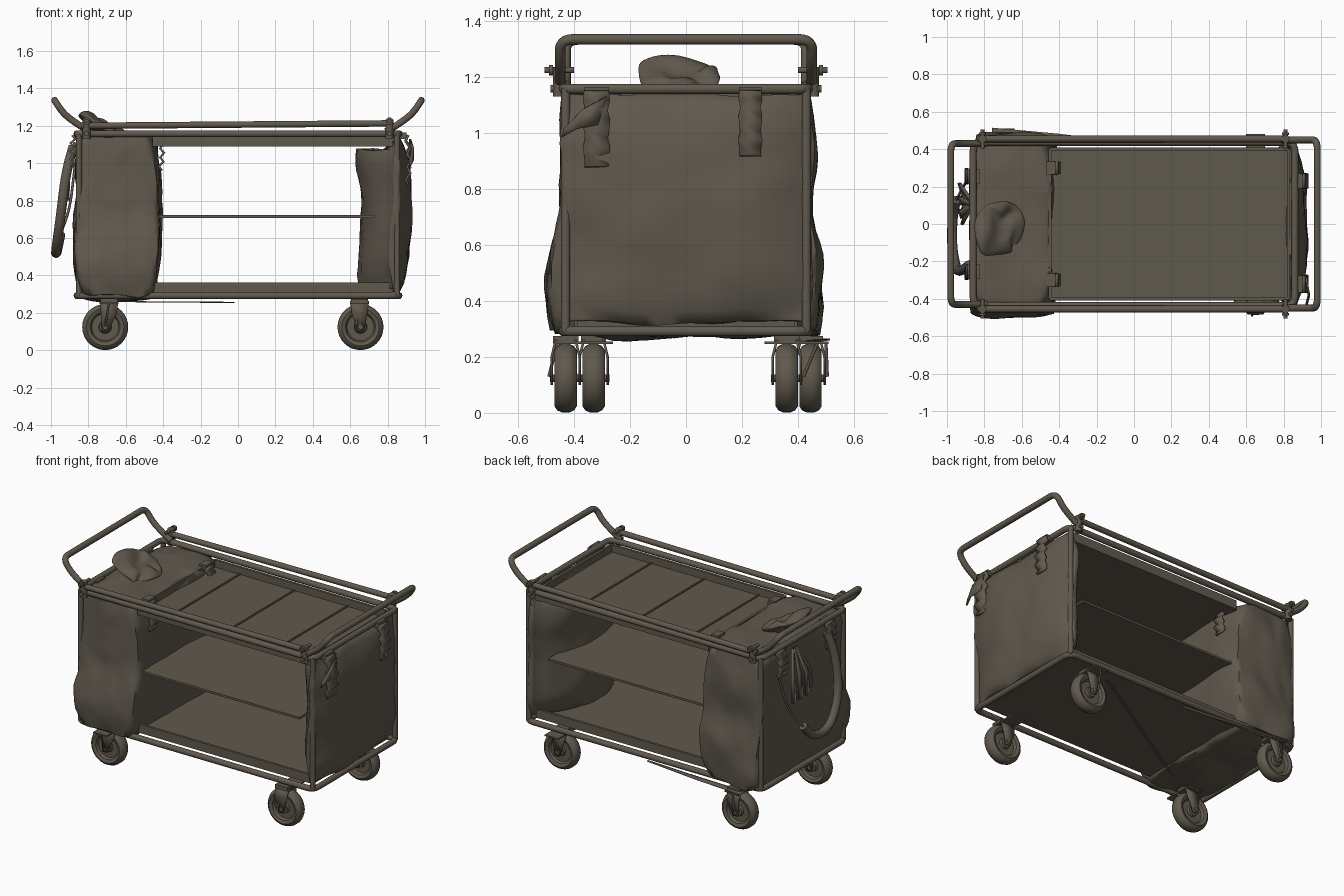
import bpy, bmesh, math
from mathutils import Vector, Matrix, noise

if "Cube" in bpy.data.objects:
    bpy.data.objects.remove(bpy.data.objects["Cube"])

mat = bpy.data.materials.new("drab_brown")
mat.use_nodes = True
COLOR = (0.118, 0.1, 0.075, 1)
mat.diffuse_color = COLOR
bsdf = mat.node_tree.nodes["Principled BSDF"]
bsdf.inputs["Base Color"].default_value = COLOR
bsdf.inputs["Roughness"].default_value = 0.8


def finish(name, mesh, angle=40):
    obj = bpy.data.objects.new(name, mesh)
    bpy.context.collection.objects.link(obj)
    mesh.materials.clear()
    mesh.materials.append(mat)
    for p in mesh.polygons:
        p.use_smooth = True
    mesh.set_sharp_from_angle(angle=math.radians(angle))
    return obj


def from_bm(name, bm, angle=40):
    bmesh.ops.recalc_face_normals(bm, faces=bm.faces)
    mesh = bpy.data.meshes.new(name)
    bm.to_mesh(mesh)
    bm.free()
    return finish(name, mesh, angle)


def box(name, lo, hi):
    lo, hi = Vector(lo), Vector(hi)
    bm = bmesh.new()
    bmesh.ops.create_cube(bm, size=1)
    for v in bm.verts:
        v.co = (lo + hi) / 2 + v.co * (hi - lo)
    return from_bm(name, bm)


def rounded(pts, r, closed):
    """Replace the corners of a path with short arcs."""
    pts = [Vector(p) for p in pts]
    out, n = [], len(pts)
    for i, p in enumerate(pts):
        if not closed and i in (0, n - 1):
            out.append(p)
            continue
        a, b = pts[i - 1] - p, pts[(i + 1) % n] - p
        s = p + a.normalized() * min(r, a.length / 2)
        e = p + b.normalized() * min(r, b.length / 2)
        for k in range(6):
            t = k / 5
            out.append(s * (1 - t) ** 2 + p * 2 * t * (1 - t) + e * t * t)
    return out


def tube(name, pts, radius=0.018, bend=0.06, closed=False):
    path = rounded(pts, bend, closed)
    cu = bpy.data.curves.new(name, 'CURVE')
    cu.dimensions = '3D'
    cu.bevel_depth = radius
    cu.bevel_resolution = 3
    cu.use_fill_caps = True
    sp = cu.splines.new('POLY')
    sp.points.add(len(path) - 1)
    for q, p in zip(sp.points, path):
        q.co = (*p, 1)
    sp.use_cyclic_u = closed
    tmp = bpy.data.objects.new(name + "_path", cu)
    bpy.context.collection.objects.link(tmp)
    dg = bpy.context.evaluated_depsgraph_get()
    mesh = bpy.data.meshes.new_from_object(tmp.evaluated_get(dg))
    bpy.data.objects.remove(tmp)
    return finish(name, mesh, 50)


def ribbon(name, pts, widths, axis, thick=0.01):
    """Strip of cloth or plate along a path; one width per point."""
    bm = bmesh.new()
    axis, prev = Vector(axis), None
    for p, w in zip(pts, widths):
        row = [bm.verts.new(Vector(p) + axis * w * s) for s in (-0.5, 0.5)]
        if prev:
            bm.faces.new((prev[0], prev[1], row[1], row[0]))
        prev = row
    obj = from_bm(name, bm)
    mod = obj.modifiers.new("thickness", 'SOLIDIFY')
    mod.thickness, mod.offset = thick, 0
    return obj


def bag(name, lo, hi, bulge, amp, shape):
    """Lumpy cloth volume: a fine box, puffed out and crumpled."""
    lo, hi = Vector(lo), Vector(hi)
    bm = bmesh.new()
    bmesh.ops.create_cube(bm, size=2)
    bmesh.ops.subdivide_edges(bm, edges=bm.edges, cuts=17, use_grid_fill=True)
    for v in bm.verts:
        u = v.co.copy()
        p = (lo + hi) / 2 + u * 0.5 * (hi - lo)
        for i in range(3):
            a, b = u[i - 1], u[i - 2]
            p[i] += u[i] * bulge[i] * (1 - a ** 4) * (1 - b ** 4)
            p[i] -= u[i] * 0.02 * (a * b) ** 6
        shape(p, u)
        v.co = p + noise.noise_vector(p * 4) * amp + noise.noise_vector(p * 11) * amp * 0.35
    return from_bm(name, bm, 65)


X, Y = 0.86, 0.437

# Tubular frame
for name, z in (("bottom_frame", 0.292), ("top_frame", 1.158)):
    tube(name, [(-X, -Y, z), (X, -Y, z), (X, Y, z), (-X, Y, z)], 0.019, 0.05, True)
for sx in (-1, 1):
    for sy in (-1, 1):
        tube("corner_post", [(sx * 0.85, sy * 0.43, 0.29), (sx * 0.85, sy * 0.43, 1.16)], 0.017)

# Push handles and guard rails
for sx, hy in ((-1, 0.43), (1, 0.45)):
    arm = [(0.79, 1.17), (0.83, 1.19), (0.93, 1.26), (0.98, 1.335)]
    side = [(sx * x, -hy, z) for x, z in arm]
    tube("push_handle", side + [(x, -y, z) for x, y, z in reversed(side)], 0.019, 0.05)
for sy in (-1, 1):
    tube("guard_rail", [(-0.84, sy * 0.455, 1.2), (0.82, sy * 0.455, 1.213)], 0.018)
    for sx in (-1, 1):
        x = sx * 0.81
        tube("rail_clamp", [(x, sy * 0.455, 1.13), (x, sy * 0.455, 1.235)], 0.022)
        tube("clamp_pin", [(x, sy * 0.4, 1.225), (x, sy * 0.505, 1.225)], 0.011)
        tube("clamp_knob", [(x, sy * 0.475, 1.225), (x, sy * 0.49, 1.225)], 0.02)
        tube("frame_bolt", [(x, sy * 0.43, 1.158), (x, sy * 0.485, 1.158)], 0.014)


# Trays with raised rims
def tray(name, x0, x1, y, z0, z1):
    box(name + "_floor", (x0, -y, z0), (x1, y, z0 + 0.012))
    for s in (-1, 1):
        box(name + "_side", (x0, s * y - 0.008, z0), (x1, s * y + 0.008, z1))
    for x in (x0, x1):
        box(name + "_end", (x - 0.008, -y, z0), (x + 0.008, y, z1))


tray("top_tray", -0.45, 0.825, 0.4, 1.09, 1.15)
tray("bottom_tray", -0.82, 0.82, 0.39, 0.305, 0.362)
for x in (-0.26, 0.14, 0.53):
    box("tray_seam", (x - 0.005, -0.395, 1.1), (x + 0.005, 0.395, 1.11))
box("middle_shelf", (-0.44, -0.4, 0.708), (0.73, 0.4, 0.722))


# Large bag, fuller towards its base
def sag(p, u):
    p.y *= 1 + 0.17 * max(0, -u.z) * (1 - 0.6 * u.z * u.z)
    p.x += 0.025 * (1 - u.z * u.z) * max(0, u.x)


bag("large_bag", (-0.855, -0.44, 0.285), (-0.455, 0.44, 1.145), (0.015, 0.02, 0.012), 0.025, sag)


# End bag, swelling inwards at the middle and tucked below the top tray
def swell(p, u):
    if u.x < 0:
        p.x += u.x * (1 - u.y * u.y) * (0.09 + 0.07 * u.z * u.z)
    if p.x < 0.83:
        p.z = min(p.z, 1.07)


bag("end_bag", (0.81, -0.425, 0.32), (0.86, 0.425, 1.135), (0.06, 0.025, 0.0), 0.022, swell)

# Crumpled bundle on top of the large bag
bm = bmesh.new()
bmesh.ops.create_icosphere(bm, subdivisions=4, radius=1)
turn = Matrix.Rotation(math.radians(28), 3, 'Y')
for v in bm.verts:
    p = turn @ Vector((v.co.x * 0.14, v.co.y * 0.16, v.co.z * 0.035))
    p += Vector((-0.72, -0.02, 1.195))
    v.co = p + noise.noise_vector(p * 9) * 0.04
from_bm("top_bundle", bm, 70)

# Loose strap trailing along the back edge of the base
ribbon("trailing_strap", [(-0.76, 0.49, 0.262), (-0.4, 0.465, 0.258), (-0.02, 0.43, 0.256)],
       (0.05, 0.035, 0.01), (0, 1, 0), 0.006)


# Folded fastening straps
def strap(name, x, y, top, bottom, width, out):
    n = 9
    pts, ws = [], []
    for i in range(n):
        t = i / (n - 1)
        pts.append((x + out * (0.025 + 0.01 * (-1) ** i + 0.015 * math.sin(t * 3)), y,
                    top + (bottom - top) * t))
        ws.append(width * (1 + 0.1 * math.sin(i * 2.3)))
    ribbon(name, pts, ws, (0, 1, 0), 0.014)
    box(name + "_loop", (x - 0.025, y - width / 2, top - 0.02), (x + 0.025, y + width / 2, top + 0.015))


strap("end_strap", 0.875, 0.23, 1.15, 0.92, 0.08, 1)
strap("end_strap", 0.875, -0.32, 1.15, 0.88, 0.09, 1)
ribbon("end_strap_tail", [(0.92, -0.3, 1.08), (0.935, -0.38, 1.05), (0.92, -0.44, 1.0)],
       (0.1, 0.07, 0.03), (0, 0.3, 1))
for y in (-0.3, 0.3):
    strap("inner_strap", -0.445, y, 1.15, 0.96, 0.07, 1)
    strap("outer_strap", -0.85, y * 0.85, 1.15, 0.98, 0.08, -1)

# Hanging carry loop and gathered cloth on the large bag
tube("carry_loop", [(-0.88, -0.22, 1.09), (-0.92, -0.25, 0.95), (-0.95, -0.25, 0.7),
                    (-0.975, -0.12, 0.52), (-0.97, 0.05, 0.52), (-0.95, 0.13, 0.62)], 0.027, 0.12)
tube("carry_cord", [(-0.95, 0.13, 0.62), (-0.9, 0.22, 0.75), (-0.87, 0.28, 1.0)], 0.007, 0.1)
for i in range(6):
    y = 0.02 + i * 0.035
    ribbon("gathered_cloth", [(-0.87, 0.09 + i * 0.007, 1.11), (-0.91 - 0.012 * (i % 2), y, 0.95),
                              (-0.915 - 0.015 * (i % 2), y, 0.8)],
           (0.02, 0.04, 0.05), (0.3 * (-1) ** i, 1, 0), 0.014)


# Swivel casters
def caster(x, y, mount_x, mount_y):
    bm = bmesh.new()
    half = [(0.0, 0.03), (0.03, 0.03), (0.035, 0.015), (0.072, 0.015),
            (0.08, 0.032), (0.1, 0.04), (0.115, 0.03), (0.123, 0.012)]
    prof = half + [(r, -t) for r, t in reversed(half)]
    vs = [bm.verts.new((x + r, y + t, 0.124)) for r, t in prof]
    es = [bm.edges.new(e) for e in zip(vs, vs[1:])]
    bmesh.ops.spin(bm, geom=vs + es, cent=(x, y, 0.124), axis=(0, 1, 0),
                   angle=math.tau, steps=32, use_duplicate=False)
    bmesh.ops.remove_doubles(bm, verts=bm.verts, dist=0.0005)
    from_bm("wheel", bm)
    for s in (-1, 1):
        ribbon("fork_arm", [(mount_x, y + s * 0.035, 0.262), (mount_x, y + s * 0.05, 0.2),
                            (x, y + s * 0.05, 0.1)], (0.1, 0.085, 0.035), (1, 0, 0), 0.009)
    tube("axle", [(x, y - 0.056, 0.124), (x, y + 0.056, 0.124)], 0.014)
    box("fork_crown", (mount_x - 0.045, y - 0.045, 0.25), (mount_x + 0.045, y + 0.045, 0.275))
    box("mount_plate", (mount_x - 0.05, mount_y - 0.1, 0.247), (mount_x + 0.05, mount_y + 0.1, 0.256))
    edge = mount_y + math.copysign(0.09, y)
    tube("brake_lever", [(mount_x, edge, 0.25), (mount_x - 0.02, y + math.copysign(0.06, y), 0.13)], 0.006)


caster(0.655, -0.43, 0.65, -0.37)
caster(0.655, 0.36, 0.65, 0.38)
caster(-0.71, -0.33, -0.69, -0.36)
caster(-0.71, 0.445, -0.69, 0.41)

# Diagonal brace below the bottom tray
tube("under_brace", [(-0.7, -0.38, 0.285), (0.5, 0.34, 0.295)], 0.006)
